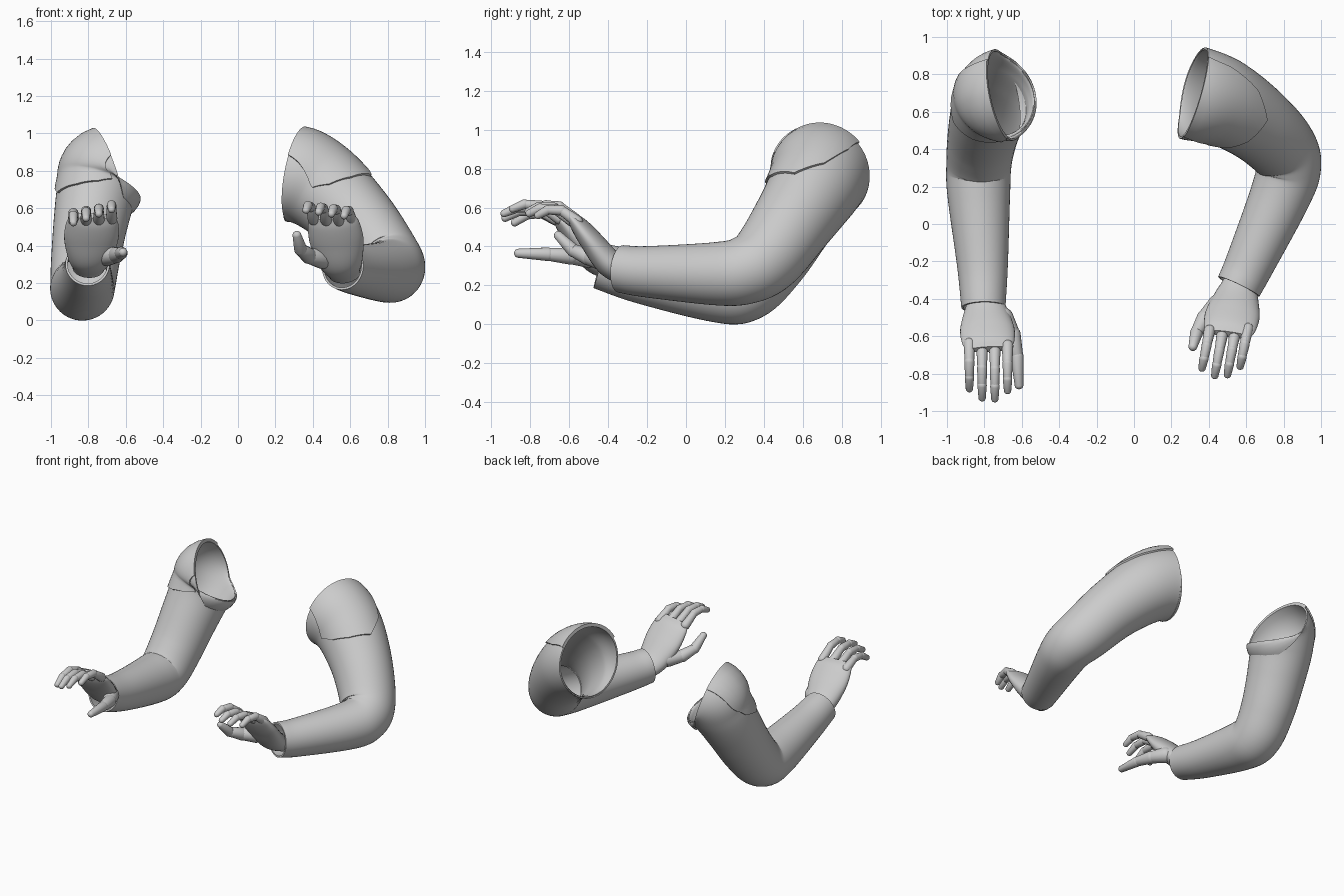
import bpy, bmesh
from math import sin, cos, pi, radians
from mathutils import Vector

cube = bpy.data.objects.get("Cube")
if cube:
    bpy.data.objects.remove(cube)

grey = bpy.data.materials.new("light_grey")
grey.use_nodes = True
grey.diffuse_color = (0.6, 0.6, 0.6, 1)
grey.node_tree.nodes["Principled BSDF"].inputs["Base Color"].default_value = grey.diffuse_color

STEPS = 8  # samples between two key rings


def finish(name, bm):
    bmesh.ops.recalc_face_normals(bm, faces=bm.faces)
    mesh = bpy.data.meshes.new(name)
    bm.to_mesh(mesh)
    bm.free()
    mesh.materials.append(grey)
    obj = bpy.data.objects.new(name, mesh)
    bpy.context.collection.objects.link(obj)
    bpy.ops.object.select_all(action="DESELECT")
    obj.select_set(True)
    bpy.context.view_layer.objects.active = obj
    bpy.ops.object.shade_smooth_by_angle(angle=radians(50))


def spline(keys, start):
    """Smooth points and directions through keys of x, y, z and two radii."""
    keys = [Vector(key) for key in keys]
    first = keys[1].copy()
    first[0:3] = Vector(keys[1][0:3]) - Vector(start).normalized() * 0.22
    points = [first] + keys + [keys[-1] * 2 - keys[-2]]
    samples = []
    for i in range(1, len(points) - 2):
        a, b, c, d = points[i - 1:i + 3]
        slope = c - a
        bend = a * 2 - b * 5 + c * 4 - d
        twist = b * 3 - a - c * 3 + d
        is_last = i == len(points) - 3
        for j in range(STEPS + is_last):
            t = j / STEPS
            point = b + (slope * t + bend * t * t + twist * t * t * t) / 2
            direction = slope + bend * (2 * t) + twist * (3 * t * t)
            samples.append((point, Vector(direction[0:3]).normalized()))
    return samples


def make_rings(keys, start, top, sign=1):
    """Carry a frame along the spline; each ring is centre, two axes."""
    samples = spline(keys, start)
    previous = samples[0][1]
    top = Vector(top)
    rings = []
    for point, direction in samples:
        top = previous.rotation_difference(direction) @ top
        top = (top - direction * top.dot(direction)).normalized()
        side = direction.cross(top) * sign
        rings.append((Vector(point[0:3]), top.copy(), side, point[3], point[4]))
        previous = direction
    return rings


def ring_point(ring, angle, offset=0.0):
    centre, top, side, width, depth = ring
    return centre + top * cos(angle) * (width + offset) + side * sin(angle) * (depth + offset)


def surface_point(rings, reach, angle, offset):
    place = min(reach * STEPS, len(rings) - 1.001)
    i = int(place)
    start = ring_point(rings[i], angle, offset)
    return start.lerp(ring_point(rings[i + 1], angle, offset), place - i)


def skin(bm, rows, wrap_rows, wrap_columns):
    rows = [[bm.verts.new(point) for point in row] for row in rows]
    count, width = len(rows), len(rows[0])
    for i in range(count if wrap_rows else count - 1):
        for j in range(width if wrap_columns else width - 1):
            here, after = rows[i], rows[(i + 1) % count]
            k = (j + 1) % width
            bm.faces.new((here[j], here[k], after[k], after[j]))
    return rows


def circle(sides):
    return [2 * pi * j / sides for j in range(sides)]


def sleeve(name, rings):
    # Hollow tube with a thin wall, open at both ends
    angles = circle(48)
    rows = [[ring_point(ring, angle) for angle in angles] for ring in rings]
    rows += [[ring_point(ring, angle, -0.012) for angle in angles] for ring in reversed(rings)]
    bm = bmesh.new()
    skin(bm, rows, True, True)
    finish(name, bm)


# Lower edge of the shoulder cap, in degrees from the top towards the front:
# angle at the edge, reach down the arm, angle at the opening
CAP_EDGE = [(-52, 0.02, -52), (-45, 0.6, -48), (-28, 1.2, -30), (0, 1.6, 0), (40, 1.55, 25),
            (70, 1.4, 42), (88, 1.15, 52), (76, 0.5, 60), (65, 0.02, 65)]


def shoulder_cap(name, rings):
    # Raised layer over the sleeve, ending along the cap edge
    columns = []
    for here, after in zip(CAP_EDGE, CAP_EDGE[1:]):
        columns += [Vector(here).lerp(Vector(after), k / 6) for k in range(6)]
    columns.append(Vector(CAP_EDGE[-1]))
    shares = [i / 12 for i in range(13)]
    rows = []
    for offset, order in ((0.012, shares), (-0.004, shares[::-1])):
        for share in order:
            rows.append([surface_point(rings, reach * share, radians(rim + (edge - rim) * share), offset)
                         for edge, reach, rim in columns])
    bm = bmesh.new()
    skin(bm, rows, True, False)
    finish(name, bm)


def capsule(bm, start, end, start_radius, end_radius):
    turn = (end - start).to_track_quat("Z", "Y")
    ball = bmesh.ops.create_uvsphere(bm, u_segments=16, v_segments=10, radius=1)
    for v in ball["verts"]:
        if v.co.z > 0.001:
            v.co = end + turn @ (v.co * end_radius)
        else:
            v.co = start + turn @ (v.co * start_radius)


def digit(name, joints, radii):
    # Chain of rounded segments
    bm = bmesh.new()
    for i in range(len(joints) - 1):
        capsule(bm, joints[i], joints[i + 1], radii[i], radii[i + 1] * 0.96)
    finish(name, bm)


# Palm rings from wrist to knuckles: forward, up, half width, half thickness
PALM = [(0, 0, 0.085, 0.06), (0.1, 0.06, 0.118, 0.07), (0.19, 0.17, 0.145, 0.06),
        (0.26, 0.26, 0.14, 0.044), (0.3, 0.305, 0.12, 0.02)]
# Each finger: knuckle distance from the wrist, length
FINGERS = {"index": (0.28, 0.2), "middle": (0.3, 0.22), "ring": (0.295, 0.22), "little": (0.27, 0.2)}


def hand(side, sign, wrist, lean, rise, stretch, sway, fall, thumb):
    wrist = Vector(wrist)
    # Palm
    keys = [(*(wrist + Vector((-lean * y, -y, z * rise))), width, depth) for y, z, width, depth in PALM]
    start = Vector(keys[1][0:3]) - wrist
    bm = bmesh.new()
    rows = [[ring_point(ring, angle) for angle in circle(32)]
            for ring in make_rings(keys, start, (1, 0, 0))]
    rows = skin(bm, rows, False, True)
    bm.faces.new(rows[0])
    bm.faces.new(rows[-1])
    finish(side + "_palm", bm)
    # Fingers, arched over two middle joints
    arch = Vector((0, 0, 0.045))
    for k, (label, (knuckle, length)) in enumerate(FINGERS.items()):
        across = sign * (0.068 * k - 0.1) - lean * 0.3
        base = wrist + Vector((across, -knuckle, (0.29 - 0.004 * k) * rise))
        tip = base + Vector((sway, -length * stretch, 0.05 - fall * k))
        joints = [base, base.lerp(tip, 0.4) + arch, base.lerp(tip, 0.75) + arch * 0.8, tip]
        digit(f"{side}_{label}_finger", joints, (0.031, 0.027, 0.025, 0.021))
    # Thumb
    digit(side + "_thumb", [wrist + Vector(joint) for joint in thumb], (0.055, 0.044, 0.035, 0.025))


def arm(side, sign, start, path):
    rings = make_rings([(*key, key[-1]) for key in path], start, (0, 0, 1), sign)
    sleeve(side + "_sleeve", rings)
    shoulder_cap(side + "_shoulder_cap", rings)


# Arm paths run from shoulder opening to cuff: position, radius
left_path = [(0.315, 0.7, 0.775, 0.254), (0.46, 0.66, 0.7, 0.237), (0.64, 0.55, 0.53, 0.21),
             (0.78, 0.42, 0.35, 0.19), (0.825, 0.31, 0.28, 0.176), (0.785, 0.16, 0.26, 0.163),
             (0.625, -0.2, 0.27, 0.132), (0.56, -0.335, 0.285, 0.122)]
right_path = [(-0.695, 0.69, 0.78, 0.25), (-0.75, 0.66, 0.7, 0.218), (-0.785, 0.57, 0.54, 0.2),
              (-0.815, 0.44, 0.33, 0.184), (-0.83, 0.31, 0.19, 0.174), (-0.83, 0.16, 0.178, 0.168),
              (-0.81, -0.22, 0.24, 0.136), (-0.805, -0.445, 0.3, 0.118)]
arm("left", 1, (0.94, -0.27, -0.17), left_path)
arm("right", -1, (-0.93, -0.2, -0.3), right_path)

# Thumb joints are measured from the wrist
left_thumb = [(-0.12, -0.14, 0.08), (-0.19, -0.21, 0.095), (-0.235, -0.29, 0.13), (-0.255, -0.365, 0.205)]
right_thumb = [(0.1, -0.13, 0.065), (0.15, -0.22, 0.07), (0.175, -0.34, 0.08), (0.185, -0.49, 0.085)]
hand("left", 1, (0.57, -0.29, 0.25), 0.22, 1, 1, -0.04, 0.006, left_thumb)
hand("right", -1, (-0.8, -0.37, 0.28), -0.08, 0.91, 1.2, 0, 0.02, right_thumb)
